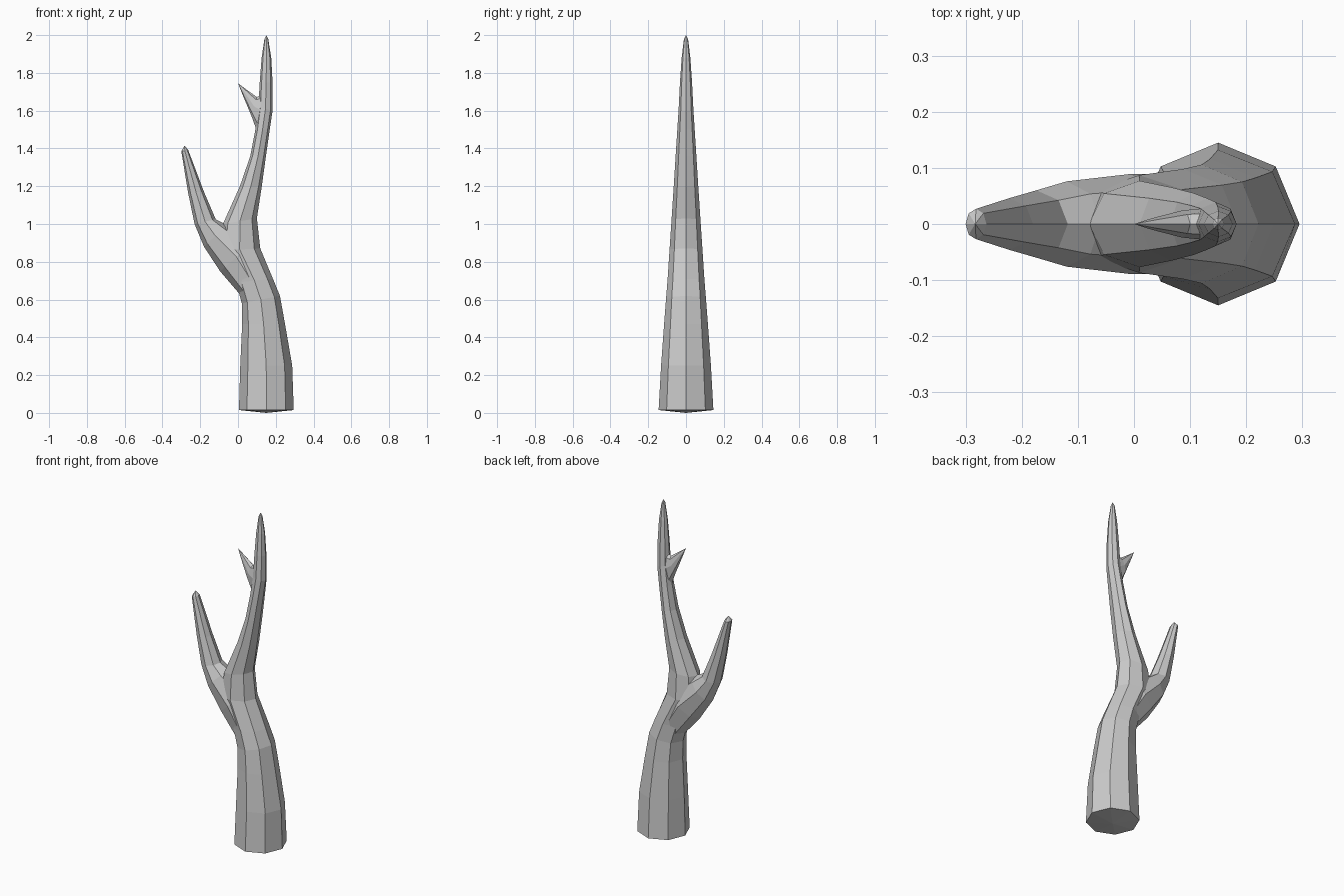
import bpy, bmesh
from math import sin, cos, pi

SIDES = 8


def limb(name, rings, tip, base=None):
    """Loft octagons given as (left x, left z, right x, right z, half depth), closed to a tip."""
    bm = bmesh.new()
    loops = []
    for lx, lz, rx, rz, d in rings:
        loop = []
        for i in range(SIDES):
            a = 2 * pi * i / SIDES
            t = (1 + cos(a)) / 2
            loop.append(bm.verts.new((lx + (rx - lx) * t, d * sin(a), lz + (rz - lz) * t)))
        loops.append(loop)
    for a, b in zip(loops, loops[1:]):
        for i in range(SIDES):
            j = (i + 1) % SIDES
            bm.faces.new((a[i], a[j], b[j], b[i]))

    def fan(loop, point):
        v = bm.verts.new(point)
        for i in range(SIDES):
            bm.faces.new((loop[i], loop[(i + 1) % SIDES], v))

    fan(loops[-1], (tip[0], 0, tip[1]))
    if base:
        fan(loops[0], (base[0], 0, base[1]))
    else:
        bm.faces.new(loops[0])
    bmesh.ops.recalc_face_normals(bm, faces=bm.faces)
    me = bpy.data.meshes.new(name)
    bm.to_mesh(me)
    bm.free()
    ob = bpy.data.objects.new(name, me)
    bpy.context.collection.objects.link(ob)
    return ob


# main stem, from the cut foot to the top point
trunk = limb("trunk", [
    (0.005, 0.015, 0.295, 0.015, 0.145),
    (0.012, 0.25, 0.287, 0.25, 0.132),
    (0.022, 0.47, 0.249, 0.47, 0.116),
    (0.020, 0.58, 0.222, 0.62, 0.106),
    (-0.01, 0.69, 0.185, 0.71, 0.098),
    (-0.10, 0.86, 0.118, 0.87, 0.087),
    (-0.08, 1.00, 0.100, 1.03, 0.077),
    (0.010, 1.20, 0.126, 1.20, 0.065),
    (0.065, 1.36, 0.148, 1.36, 0.055),
    (0.092, 1.50, 0.168, 1.50, 0.046),
    (0.108, 1.62, 0.183, 1.60, 0.039),
    (0.115, 1.75, 0.183, 1.75, 0.032),
    (0.125, 1.88, 0.176, 1.88, 0.023),
    (0.140, 1.98, 0.160, 1.98, 0.011),
], (0.15, 2.0), (0.15, 0.0))

# large side branch
branch = limb("branch", [
    (0.025, 0.61, 0.17, 0.70, 0.088),
    (-0.095, 0.75, 0.08, 0.90, 0.089),
    (-0.18, 0.88, -0.06, 0.995, 0.076),
    (-0.23, 1.00, -0.118, 1.025, 0.060),
    (-0.265, 1.17, -0.18, 1.17, 0.046),
    (-0.30, 1.385, -0.263, 1.39, 0.027),
], (-0.283, 1.415))

# small twig near the top
twig = limb("twig", [
    (0.097, 1.50, 0.15, 1.70, 0.028),
    (0.070, 1.575, 0.10, 1.672, 0.024),
    (0.022, 1.69, 0.040, 1.715, 0.010),
], (0.0, 1.745))

# merge everything into one skin
bpy.context.view_layer.objects.active = trunk
for part in (branch, twig):
    mod = trunk.modifiers.new("join", "BOOLEAN")
    mod.operation = "UNION"
    mod.solver = "EXACT"
    mod.object = part
    bpy.ops.object.modifier_apply(modifier=mod.name)
    bpy.data.objects.remove(part)
trunk.name = "forked_branch"
